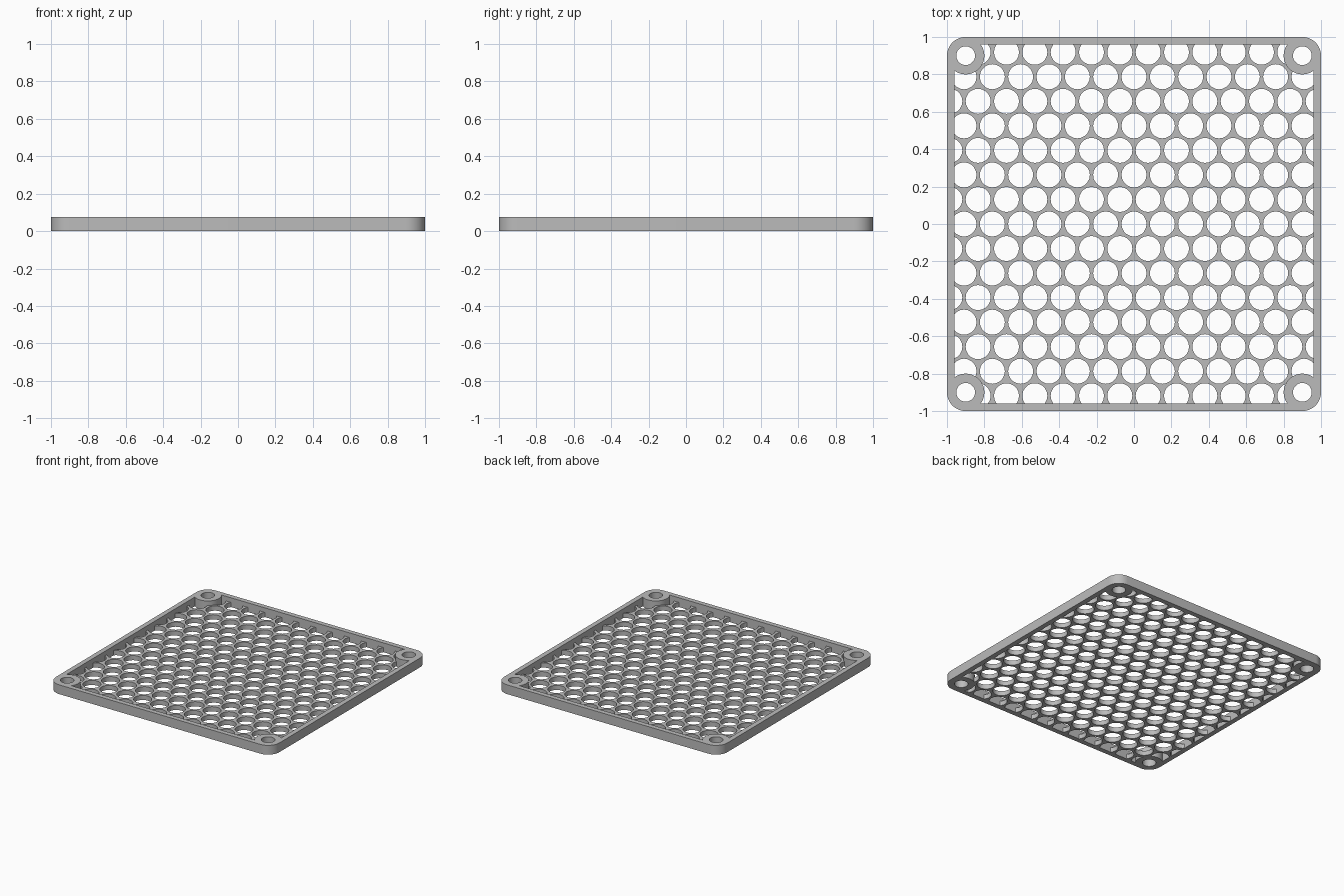
import bpy, bmesh, math
from mathutils import Matrix

if "Cube" in bpy.data.objects:
    bpy.data.objects.remove(bpy.data.objects["Cube"], do_unlink=True)

HEIGHT, PLATE = 0.075, 0.0375
INNER, BOSS_POS, BOSS_R, SCREW_R = 0.9605, 0.9, 0.1, 0.05
PITCH, HOLE_R, ROWS = 0.1515, 0.067, 7
CORNERS = [(sx * BOSS_POS, sy * BOSS_POS) for sx in (-1, 1) for sy in (-1, 1)]

grey = bpy.data.materials.new("Matte grey")
grey.use_nodes = True
grey.diffuse_color = (0.5, 0.5, 0.5, 1)
grey.node_tree.nodes["Principled BSDF"].inputs["Base Color"].default_value = (0.5, 0.5, 0.5, 1)


def make_object(name, bm):
    mesh = bpy.data.meshes.new(name)
    bm.to_mesh(mesh)
    bm.free()
    obj = bpy.data.objects.new(name, mesh)
    bpy.context.collection.objects.link(obj)
    mesh.materials.append(grey)
    return obj


def prism(name, outline, z0, z1):
    """Extrude a counter-clockwise outline between two heights."""
    bm = bmesh.new()
    face = bm.faces.new([bm.verts.new((x, y, z0)) for x, y in outline])
    top = bmesh.ops.extrude_face_region(bm, geom=[face])["geom"]
    bmesh.ops.translate(bm, vec=(0, 0, z1 - z0),
                        verts=[v for v in top if isinstance(v, bmesh.types.BMVert)])
    bmesh.ops.recalc_face_normals(bm, faces=bm.faces)
    return make_object(name, bm)


def cylinders(name, centres, radius, sides, z0, z1):
    """One mesh holding an upright cylinder at every centre."""
    bm = bmesh.new()
    for x, y in centres:
        bmesh.ops.create_cone(bm, cap_ends=True, segments=sides, radius1=radius,
                              radius2=radius, depth=z1 - z0,
                              matrix=Matrix.Translation((x, y, (z0 + z1) / 2)))
    return make_object(name, bm)


def cut(target, cutter):
    """Subtract the cutter, then discard it."""
    mod = target.modifiers.new("Cut", "BOOLEAN")
    mod.operation, mod.solver, mod.object = "DIFFERENCE", "EXACT", cutter
    bpy.context.view_layer.objects.active = target
    bpy.ops.object.modifier_apply(modifier=mod.name)
    bpy.data.objects.remove(cutter, do_unlink=True)


def opening(name, z0, z1):
    """Square inside the frame with the four corner bosses taken out."""
    square = [(-INNER, -INNER), (INNER, -INNER), (INNER, INNER), (-INNER, INNER)]
    obj = prism(name, square, z0, z1)
    cut(obj, cylinders("boss_cutter", CORNERS, BOSS_R, 48, z0 - 0.1, z1 + 0.1))
    return obj


# Outer frame with rounded corners, corner bosses and screw holes
outline = []
for quarter, (sx, sy) in enumerate([(1, 1), (-1, 1), (-1, -1), (1, -1)]):
    for step in range(13):
        a = math.radians(90 * quarter + 7.5 * step)
        outline.append((sx * BOSS_POS + BOSS_R * math.cos(a),
                        sy * BOSS_POS + BOSS_R * math.sin(a)))
frame = prism("frame", outline, 0, HEIGHT)
cut(frame, opening("opening_cutter", -0.1, HEIGHT + 0.1))
cut(frame, cylinders("screw_cutter", CORNERS, SCREW_R, 32, -0.2, HEIGHT + 0.2))

# Thin grille plate with staggered round holes
plate = opening("grille_plate", 0, PLATE)
centres = []
for row in range(-ROWS, ROWS + 1):
    shift = 0.5 * (row % 2)
    for col in range(-8, 8):
        x = (col + shift) * PITCH
        if abs(x) < 1:
            centres.append((x, row * PITCH * math.sqrt(3) / 2))
cut(plate, cylinders("hole_cutter", centres, HOLE_R, 20, -0.1, PLATE + 0.1))

# Smooth the curved walls and keep the rims crisp
for obj in (frame, plate):
    bpy.ops.object.select_all(action="DESELECT")
    obj.select_set(True)
    bpy.context.view_layer.objects.active = obj
    bpy.ops.object.shade_smooth_by_angle(angle=math.radians(25))
